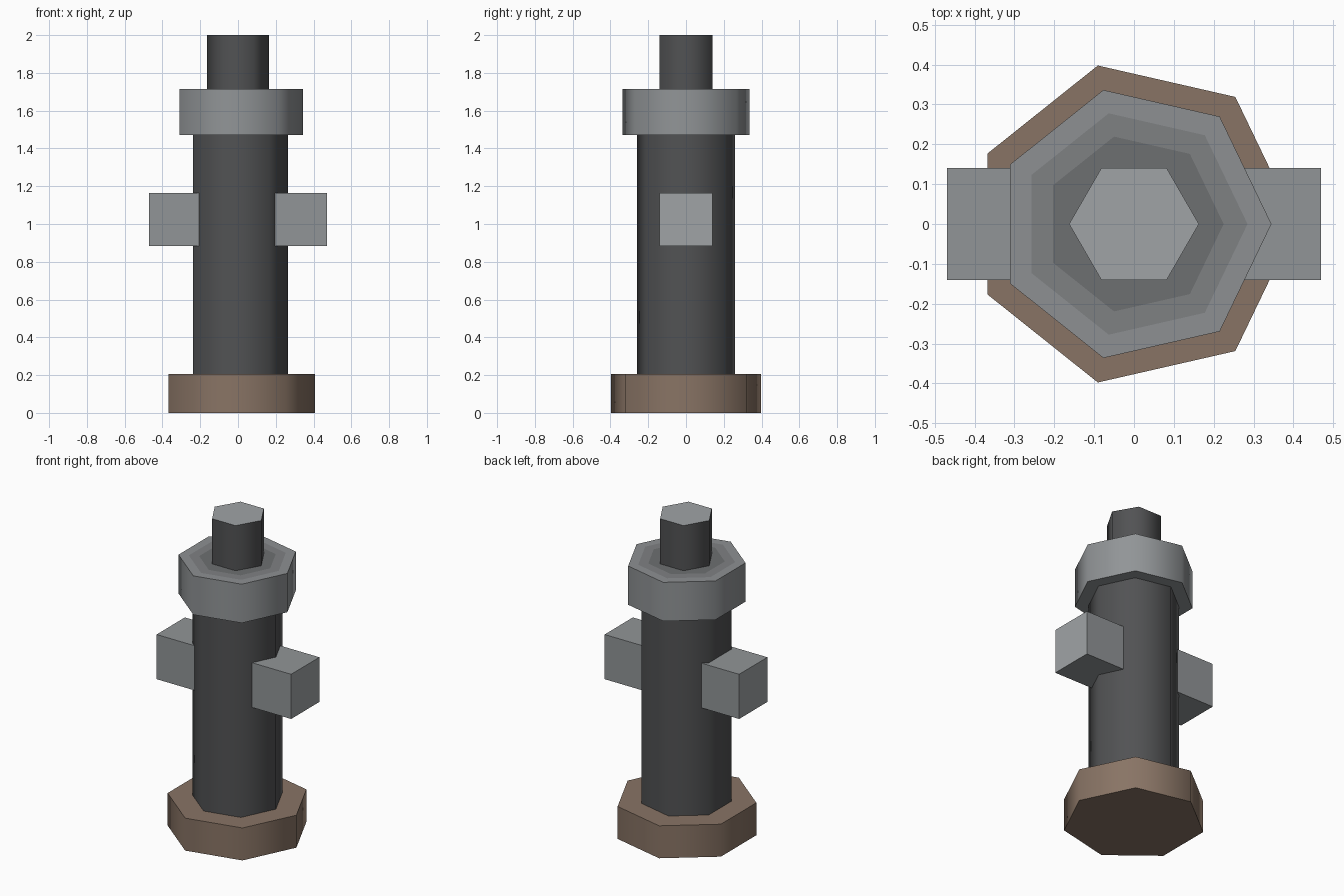
import bpy
import bmesh
from math import cos, sin, radians, tau

if "Cube" in bpy.data.objects:
    bpy.data.objects.remove(bpy.data.objects["Cube"])


def material(name, rgb):
    mat = bpy.data.materials.new(name)
    mat.diffuse_color = (*rgb, 1)
    mat.use_nodes = True
    mat.node_tree.nodes["Principled BSDF"].inputs["Base Color"].default_value = mat.diffuse_color
    return mat


def finish(name, bm, mats):
    mesh = bpy.data.meshes.new(name)
    bm.to_mesh(mesh)
    bm.free()
    for mat in mats:
        mesh.materials.append(mat)
    obj = bpy.data.objects.new(name, mesh)
    bpy.context.collection.objects.link(obj)
    return obj


def prism(name, sides, radius, z0, z1, mat, top_mats=(), inset=0.06):
    """Upright prism with one corner on +x, smooth sides and sharp rims.
    top_mats colour the top in concentric rings from the rim inwards."""
    bm = bmesh.new()
    ring = [bm.verts.new((radius * cos(tau * i / sides), radius * sin(tau * i / sides), z0))
            for i in range(sides)]
    bottom = bm.faces.new(ring)
    new = bmesh.ops.extrude_face_region(bm, geom=[bottom], use_keep_orig=True)["geom"]
    bmesh.ops.translate(bm, vec=(0, 0, z1 - z0),
                        verts=[v for v in new if isinstance(v, bmesh.types.BMVert)])
    bmesh.ops.recalc_face_normals(bm, faces=bm.faces)
    top = max(bm.faces, key=lambda f: f.calc_center_median().z)
    for i in range(len(top_mats)):
        top.material_index = i + 1
        if i < len(top_mats) - 1:
            bmesh.ops.inset_region(bm, faces=[top], thickness=inset)
    obj = finish(name, bm, [mat, *top_mats])
    obj.data.shade_smooth()
    obj.data.set_sharp_from_angle(angle=radians(65))
    return obj


def outlet(name, x0, x1, y, z0, z1):
    """Square block with a lighter end face."""
    bm = bmesh.new()
    bmesh.ops.create_cube(bm, size=1)
    bmesh.ops.scale(bm, vec=(x1 - x0, 2 * y, z1 - z0), verts=bm.verts)
    bmesh.ops.translate(bm, vec=((x0 + x1) / 2, 0, (z0 + z1) / 2), verts=bm.verts)
    for face in bm.faces:
        face.material_index = int(abs(face.normal.x) > 0.9)
    return finish(name, bm, [grey, light])


brown = material("brown", (0.25, 0.175, 0.13))
dark = material("dark_grey", (0.083, 0.085, 0.088))
light = material("light_grey", (0.35, 0.37, 0.38))
grey = material("mid_grey", (0.285, 0.3, 0.31))
worn = [material(f"worn_grey_{i}", (v * 0.96, v, v * 1.03))
        for i, v in enumerate((0.28, 0.22, 0.16))]

# Seven-sided foot, column and collar; the collar top darkens towards the stem
prism("base", 7, 0.408, 0, 0.205, brown)
prism("column", 7, 0.265, 0.205, 1.47, dark)
prism("collar", 7, 0.345, 1.47, 1.715, grey, worn)

# Six-sided stem: dark sides, light top
prism("top_stem", 6, 0.163, 1.715, 2.0, dark, [light])

# Square side outlets, sunk into the column
outlet("outlet_right", 0.15, 0.47, 0.141, 0.883, 1.165)
outlet("outlet_left", -0.47, -0.15, 0.141, 0.883, 1.165)
